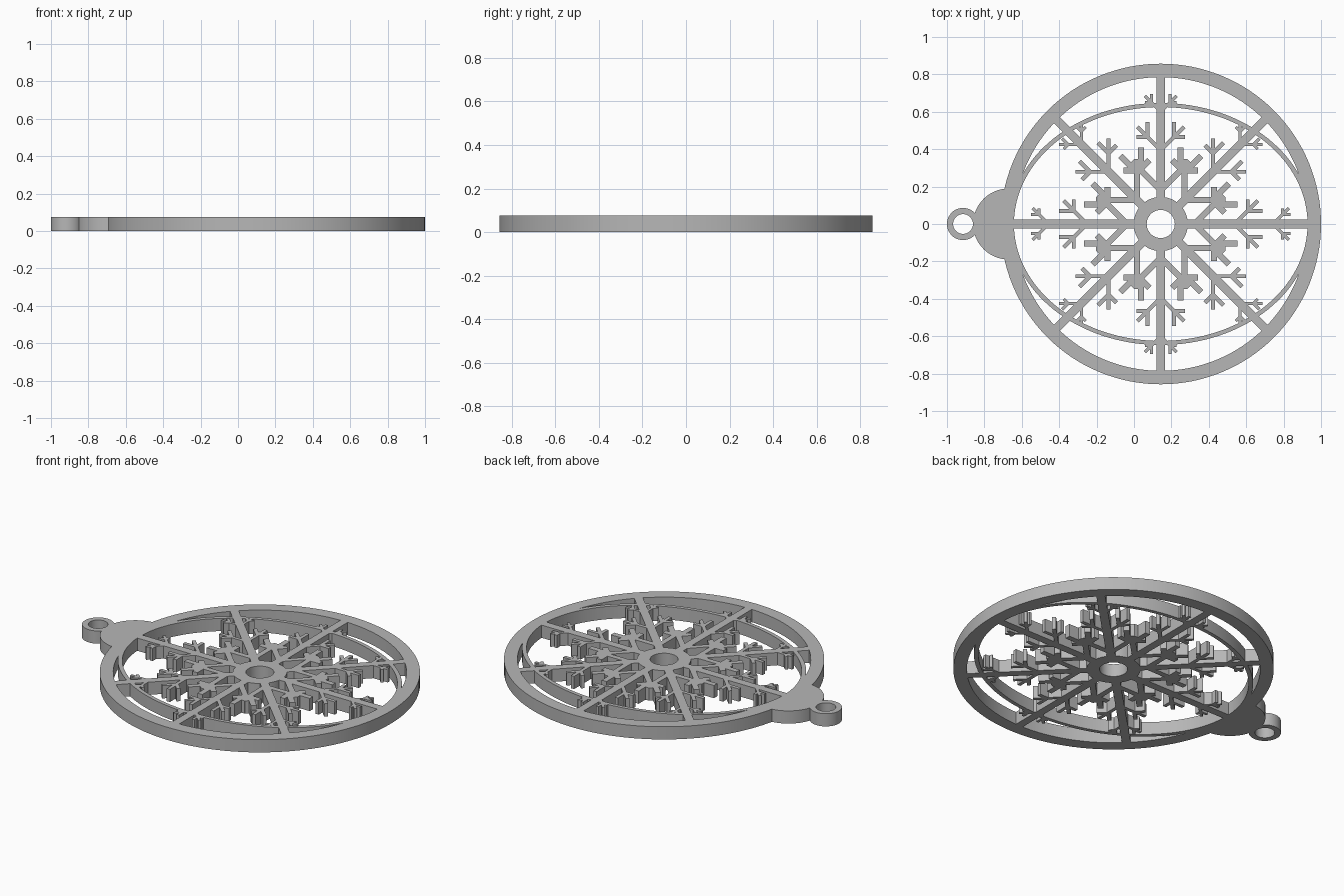
import bpy, bmesh, math
from mathutils import Vector

cube = bpy.data.objects.get("Cube")
if cube:
    bpy.data.objects.remove(cube)

H = 0.075                      # plate thickness
C = Vector((0.143, 0.0))       # centre of the wheel

grey = bpy.data.materials.new("plain grey")
grey.use_nodes = True
colour = (0.47, 0.47, 0.47, 1)
grey.diffuse_color = colour
grey.node_tree.nodes["Principled BSDF"].inputs["Base Color"].default_value = colour


def finish(name, bm, smooth=False):
    bmesh.ops.recalc_face_normals(bm, faces=bm.faces)
    me = bpy.data.meshes.new(name)
    bm.to_mesh(me)
    bm.free()
    me.materials.append(grey)
    ob = bpy.data.objects.new(name, me)
    bpy.context.collection.objects.link(ob)
    if smooth:
        bpy.ops.object.select_all(action='DESELECT')
        ob.select_set(True)
        bpy.context.view_layer.objects.active = ob
        bpy.ops.object.shade_smooth_by_angle(angle=math.radians(30))
    return ob


def add_prism(bm, pts):
    """Extrude a flat outline from the ground to the plate thickness."""
    low = [bm.verts.new((p[0], p[1], 0)) for p in pts]
    top = [bm.verts.new((p[0], p[1], H)) for p in pts]
    n = len(pts)
    bm.faces.new(low[::-1])
    bm.faces.new(top)
    for i in range(n):
        j = (i + 1) % n
        bm.faces.new((low[i], low[j], top[j], top[i]))


def add_bar(bm, a, b, width):
    """Straight bar between two plan points."""
    a, b = Vector(a), Vector(b)
    d = (b - a).normalized()
    s = Vector((-d.y, d.x)) * width / 2
    add_prism(bm, [a - s, b - s, b + s, a + s])


def band(name, centre, outer, inner, seg=128):
    """Flat ring; outer and inner are (x radius, y radius)."""
    bm = bmesh.new()
    loops = []
    for (rx, ry), z in ((outer, 0), (outer, H), (inner, H), (inner, 0)):
        loops.append([bm.verts.new((centre[0] + rx * math.cos(2 * math.pi * i / seg),
                                    centre[1] + ry * math.sin(2 * math.pi * i / seg), z))
                      for i in range(seg)])
    for k in range(4):
        p, q = loops[k], loops[(k + 1) % 4]
        for i in range(seg):
            j = (i + 1) % seg
            bm.faces.new((p[i], p[j], q[j], q[i]))
    return finish(name, bm, True)


# Rim, oval band, hub and hanging loop
band("outer_rim", C, (0.857, 0.857), (0.785, 0.785))
band("oval_band", C, (0.81, 0.647), (0.785, 0.625))
band("hub_ring", C, (0.145, 0.145), (0.075, 0.075), 64)
band("hanging_loop", (-0.914, 0), (0.086, 0.086), (0.053, 0.053), 48)

# Rounded cap joining the loop to the rim
outline = []
for i in range(33):
    a = math.radians(90 + 180 * i / 32)
    outline.append((-0.67 + 0.19 * math.cos(a), 0.19 * math.sin(a)))
for i in range(17):
    a = math.radians(193 - 26 * i / 16)
    outline.append((C.x + 0.79 * math.cos(a), 0.79 * math.sin(a)))
bm = bmesh.new()
add_prism(bm, outline)
finish("loop_cap", bm, True)


def place(r, off, k):
    """Point at distance r along spoke k, shifted sideways by off."""
    a = k * math.pi / 4
    return C + Vector((r * math.cos(a) - off * math.sin(a),
                       r * math.sin(a) + off * math.cos(a)))


# Eight spokes
bm = bmesh.new()
for k in range(8):
    add_bar(bm, place(0.12, 0, k), place(0.80, 0, k), 0.047)
finish("spokes", bm)

# Frost branches: base distance, stem reach, fork position, twig length, width
levels = {
    "inner_frost": (0.18, 0.155, 0.105, 0.125, 0.032),
    "middle_frost": (0.395, 0.125, 0.07, 0.08, 0.021),
    "outer_frost": (0.60, 0.085, 0.05, 0.045, 0.016),
}
for name, (base, reach, fork, twig, w) in levels.items():
    bm = bmesh.new()
    for k in range(8):
        for s in (1, -1):
            add_bar(bm, place(base, 0, k), place(base + reach, s * reach, k), w)
            joint = place(base + fork, s * fork, k)
            add_bar(bm, joint, place(base + fork + twig, s * fork, k), w)
            add_bar(bm, joint, place(base + fork, s * (fork + twig * 0.75), k), w)
    finish(name, bm)
